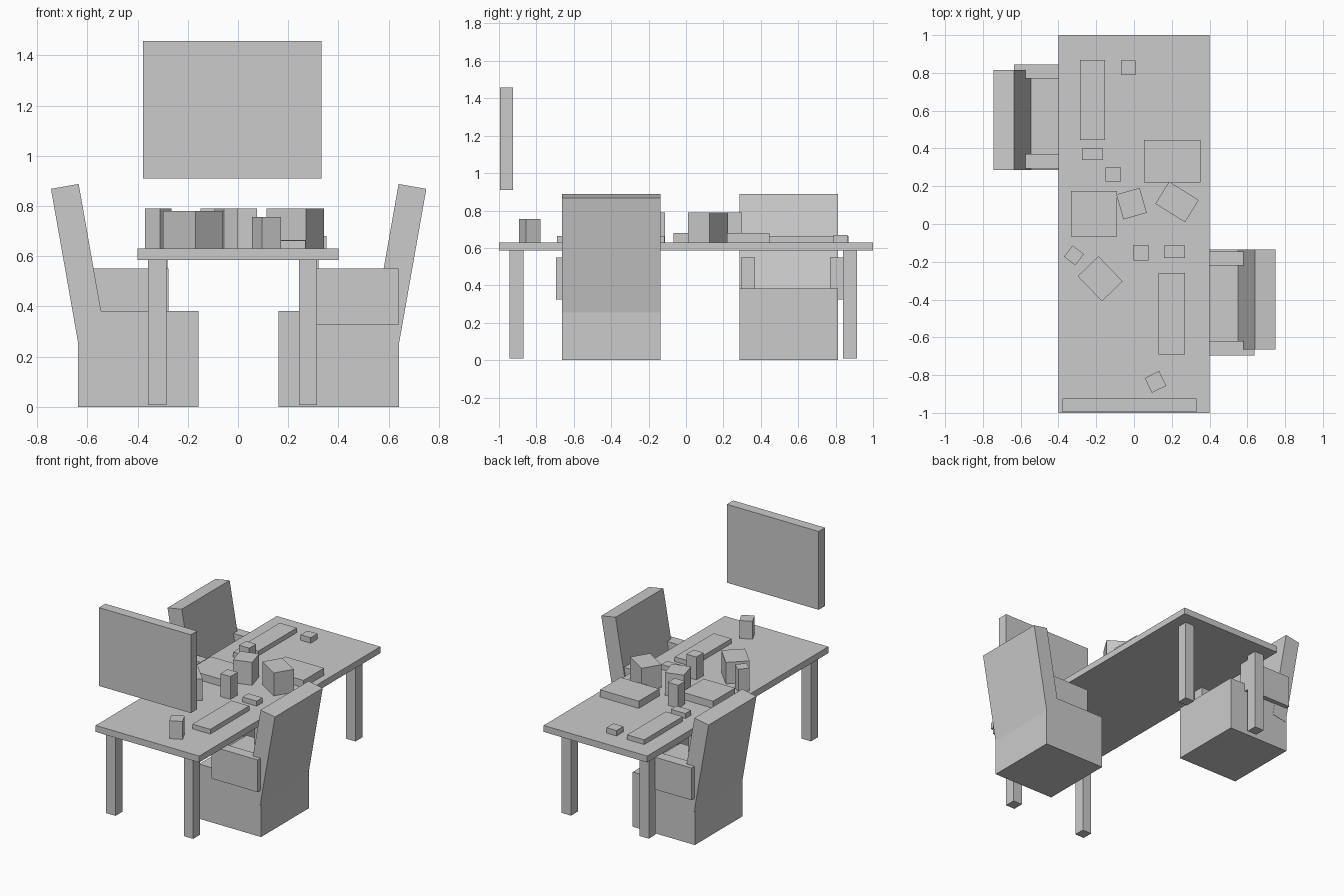
import bpy, bmesh
from math import radians
from mathutils import Matrix, Vector

if "Cube" in bpy.data.objects:
    bpy.data.objects.remove(bpy.data.objects["Cube"])


def box(name, x, y, z, angle=0, matrix=Matrix()):
    """Box from x, y, z ranges, turned about its own vertical axis, then moved by matrix."""
    centre = Vector([(r[0] + r[1]) / 2 for r in (x, y, z)])
    size = [r[1] - r[0] for r in (x, y, z)]
    bm = bmesh.new()
    bmesh.ops.create_cube(bm, size=1, matrix=matrix @ Matrix.Translation(centre)
                          @ Matrix.Rotation(radians(angle), 4, 'Z') @ Matrix.Diagonal((*size, 1)))
    mesh = bpy.data.meshes.new(name)
    bm.to_mesh(mesh)
    bm.free()
    obj = bpy.data.objects.new(name, mesh)
    bpy.context.collection.objects.link(obj)
    return obj


TOP = 0.63


def item(name, cx, cy, w, d, top, angle=0):
    """Item standing on the table, given by centre and footprint."""
    return box(name, (cx - w / 2, cx + w / 2), (cy - d / 2, cy + d / 2), (TOP, top), angle)


# Table
box("table_top", (-0.40, 0.40), (-1, 1), (0.585, TOP))
for end, y in (("front", (-0.945, -0.868)), ("back", (0.84, 0.915))):
    shift = 0 if end == "front" else 0.005
    box(end + "_left_leg", (-0.358 + shift, -0.285 + shift), y, (0.008, 0.585))
    box(end + "_right_leg", (0.243 + shift, 0.315 + shift), y, (0.008, 0.585))

# Armchairs: the same chair twice, the second turned half a circle
for side, cx, cy, turn in (("left", -0.397, 0.55, 0), ("right", 0.402, -0.40, 180)):
    place = Matrix.Translation((cx, cy, 0)) @ Matrix.Rotation(radians(turn), 4, 'Z')
    box(side + "_chair_seat", (-0.24, 0.24), (-0.264, 0.262), (0, 0.382), 0, place)
    box(side + "_chair_inner_arm", (-0.237, 0.12), (-0.255, -0.18), (0.325, 0.55), 0, place)
    box(side + "_chair_outer_arm", (-0.237, 0.12), (0.22, 0.295), (0.325, 0.55), 0, place)
    lean = place @ Matrix.Translation((-0.348, 0, 0.868)) @ Matrix.Rotation(radians(-10), 4, 'Y')
    box(side + "_chair_back", (0, 0.112), (-0.264, 0.264), (-0.66, 0), 0, lean)

# Hanging screen above the front end
box("hanging_panel", (-0.378, 0.332), (-0.995, -0.925), (0.91, 1.457))

# Long flat items in front of the chairs
item("left_tray", -0.22, 0.657, 0.132, 0.425, 0.663)
item("right_tray", 0.20, -0.475, 0.138, 0.43, 0.663)
# Small flat items
item("left_small_dish", -0.22, 0.37, 0.112, 0.062, 0.665)
item("right_small_dish", 0.215, -0.147, 0.11, 0.064, 0.665)
item("back_dish", -0.03, 0.827, 0.078, 0.075, 0.668)
# Large plates
item("right_plate", 0.203, 0.332, 0.30, 0.227, 0.68)
item("left_plate", -0.212, 0.055, 0.243, 0.242, 0.68)
# Tall containers
item("front_cup", 0.114, -0.836, 0.085, 0.087, 0.755, 26)
item("left_cup", -0.11, 0.262, 0.08, 0.076, 0.79)
item("right_cup", 0.037, -0.152, 0.077, 0.08, 0.79)
item("turned_cup", -0.318, -0.166, 0.075, 0.075, 0.79, -38)
item("middle_pot", -0.013, 0.108, 0.128, 0.137, 0.79, 16)
item("left_pot", -0.179, -0.29, 0.185, 0.152, 0.78, -46)
item("right_pot", 0.228, 0.117, 0.185, 0.138, 0.79, -32)
